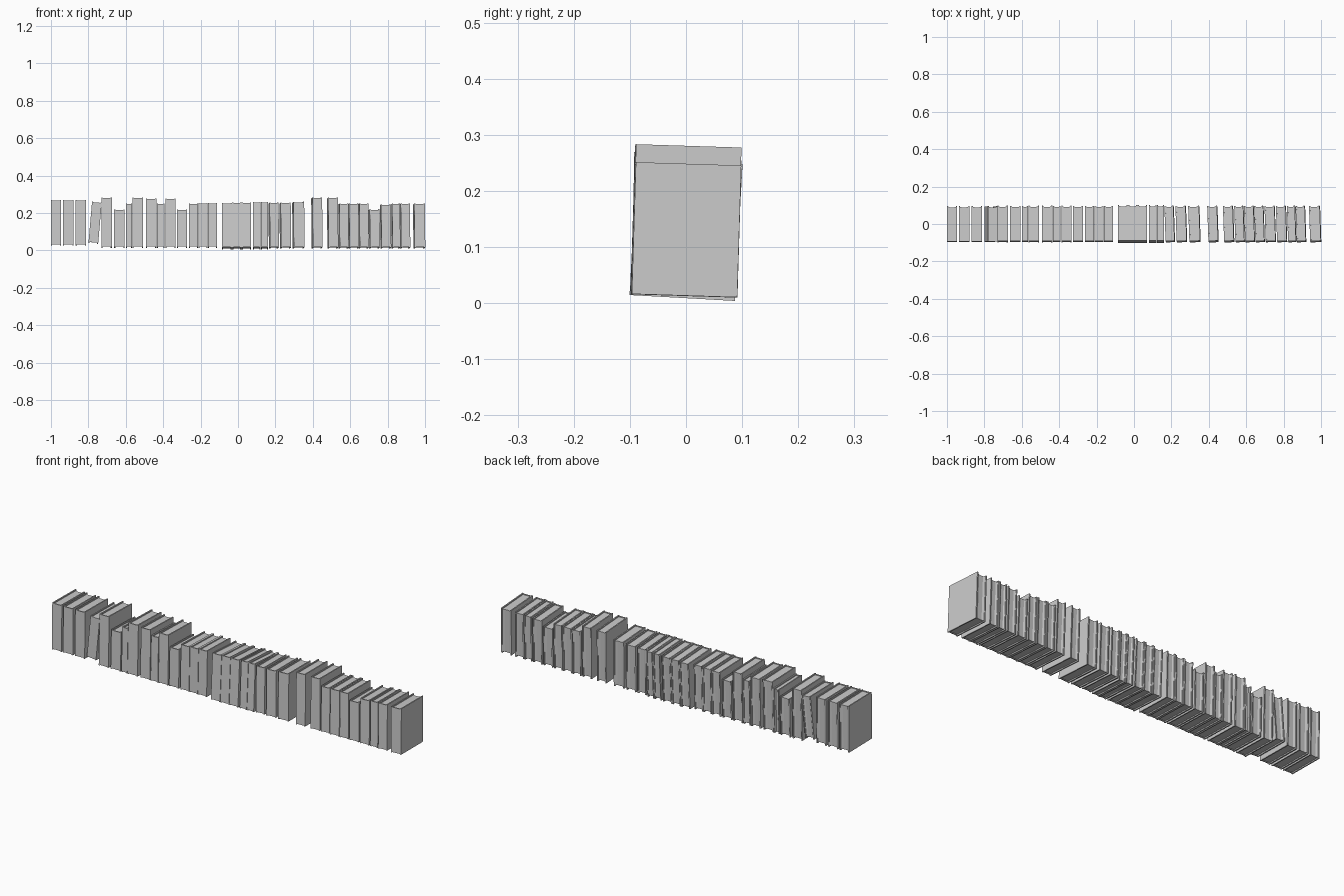
import bpy, bmesh
from math import radians
from mathutils import Matrix, Vector

if "Cube" in bpy.data.objects:
    bpy.data.objects.remove(bpy.data.objects["Cube"])

DEPTH = 0.188    # spine to fore-edge
BOARD = 0.006    # cover thickness
INSET = 0.006    # pages set back from the cover edges


def prism(bm, pts, z0, z1):
    """Extrude a counter-clockwise xy outline from z0 to z1."""
    lo = [bm.verts.new((x, y, z0)) for x, y in pts]
    hi = [bm.verts.new((x, y, z1)) for x, y in pts]
    n = len(pts)
    bm.faces.new(lo[::-1])
    bm.faces.new(hi)
    for i in range(n):
        j = (i + 1) % n
        bm.faces.new((lo[i], lo[j], hi[j], hi[i]))


def rect(x0, x1, y0, y1):
    return [(x0, y0), (x1, y0), (x1, y1), (x0, y1)]


def book(name, x0, x1, base, top, pitch, roll, yaw):
    w, h, d = (x1 - x0) / 2, top - base, DEPTH / 2
    bm = bmesh.new()
    # two cover boards
    prism(bm, rect(-w, -w + BOARD, -d, d), 0, h)
    prism(bm, rect(w - BOARD, w, -d, d), 0, h)
    # spine, slightly shorter than the boards
    prism(bm, rect(-w + BOARD, w - BOARD, -d, -d + BOARD), 0.003, h - 0.003)
    # page block with a hollowed fore-edge
    a, b = w - BOARD, d - INSET / 2
    prism(bm, [(-a, -d + BOARD), (a, -d + BOARD), (a, b), (a * .5, b - .004),
               (-a * .5, b - .004), (-a, b)], INSET, h - INSET)
    # small tilts about the middle of the book
    rot = (Matrix.Rotation(radians(yaw), 4, 'Z') @ Matrix.Rotation(radians(roll), 4, 'Y')
           @ Matrix.Rotation(-radians(pitch), 4, 'X'))
    mid = Vector(((x0 + x1) / 2, 0, (base + top) / 2))
    bm.transform(Matrix.Translation(mid) @ rot @ Matrix.Translation((0, 0, -h / 2)))
    me = bpy.data.meshes.new(name)
    bm.to_mesh(me)
    bm.free()
    bpy.context.collection.objects.link(bpy.data.objects.new(name, me))


# left, right, top height of each book along the row
row = [(-1, -.945, .268), (-.936, -.88, .268), (-.868, -.812, .268),
       (-.79, -.738, .258), (-.73, -.675, .28), (-.662, -.606, .217),
       (-.6, -.567, .248), (-.565, -.508, .28), (-.492, -.437, .275),
       (-.433, -.392, .248), (-.388, -.334, .275), (-.327, -.273, .217),
       (-.263, -.213, .248), (-.211, -.163, .25), (-.161, -.112, .252),
       (-.085, -.033, .248), (-.031, .018, .25), (.02, .07, .25),
       (.08, .12, .253), (.122, .16, .253), (.167, .215, .253),
       (.226, .28, .253), (.294, .352, .257), (.396, .448, .28),
       (.48, .532, .28), (.54, .588, .247), (.592, .643, .248),
       (.647, .695, .248), (.702, .755, .217), (.763, .815, .243),
       (.822, .864, .247), (.868, .917, .248), (.94, .997, .248)]

for i, (x0, x1, top) in enumerate(row):
    pitch, roll, yaw, base = 1.6, 0, 0, .016
    if x0 < -.75:
        pitch, base = .8, .027           # left group, standing a little higher
    elif -.1 < x0 < .16:
        pitch, base = 3.2, .009          # middle group, tipped back
    elif x0 > .16:
        pitch, roll, yaw, base = 1.8, -.6, 2, .013   # right group, turned
    if i == 3:
        roll, base = 5, .038             # the leaning book
    book(f"book_{i + 1:02d}", x0, x1, base, top, pitch, roll, yaw)
